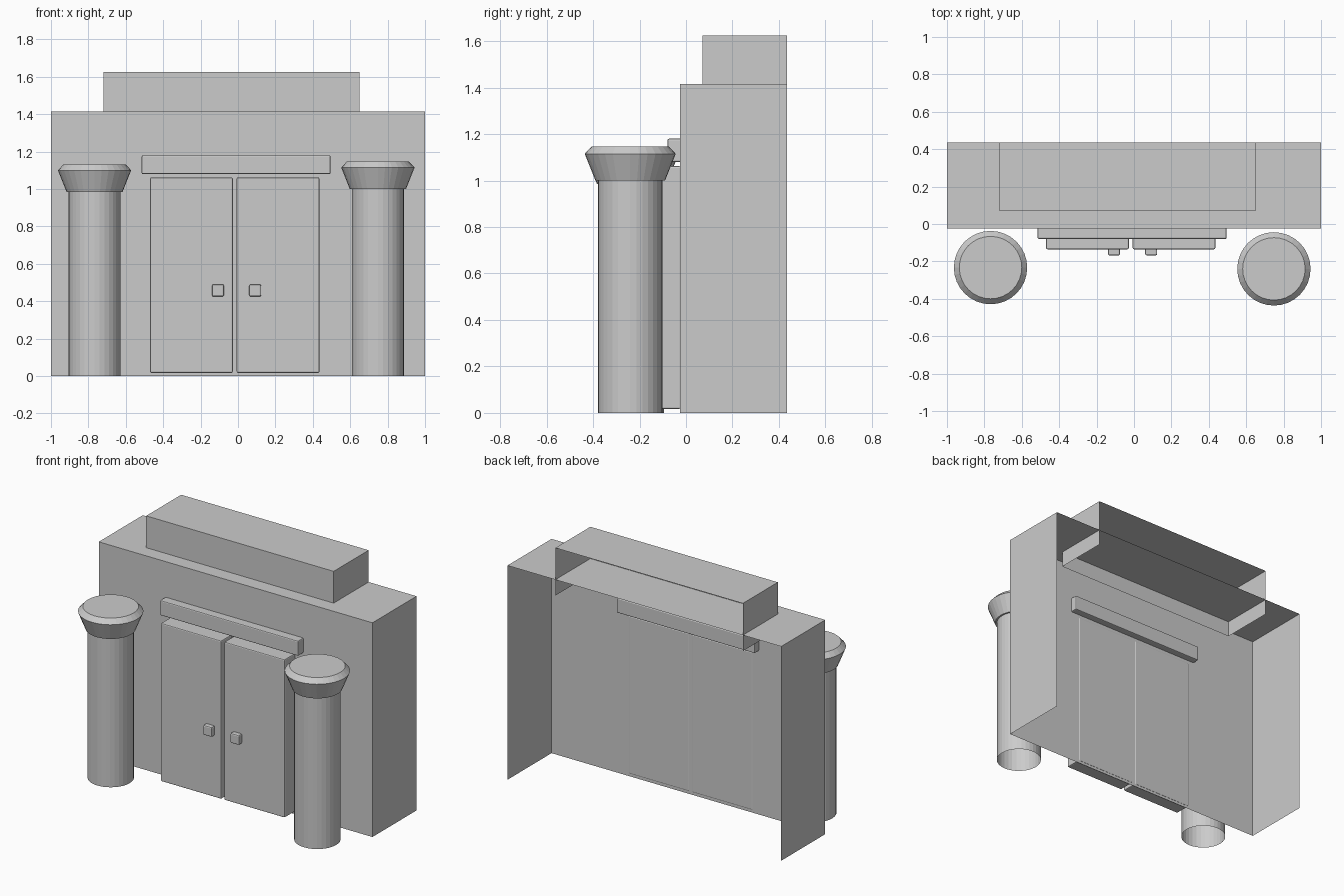
import bpy
import bmesh
import math

if "Cube" in bpy.data.objects:
    bpy.data.objects.remove(bpy.data.objects["Cube"])

grey = bpy.data.materials.new("plain_grey")
grey.use_nodes = True
grey.diffuse_color = (0.6, 0.6, 0.6, 1)
grey.node_tree.nodes["Principled BSDF"].inputs["Base Color"].default_value = (0.6, 0.6, 0.6, 1)


def finish(name, bm):
    mesh = bpy.data.meshes.new(name)
    bm.to_mesh(mesh)
    bm.free()
    mesh.materials.append(grey)
    obj = bpy.data.objects.new(name, mesh)
    bpy.context.collection.objects.link(obj)
    return obj


def box(name, x, y, z, bevel=0.0, is_shell=False):
    """Box from (min, max) ranges; a shell has no back and no bottom."""
    bm = bmesh.new()
    bmesh.ops.create_cube(bm, size=1)
    for v in bm.verts:
        v.co = [r[0] if c < 0 else r[1] for c, r in zip(v.co, (x, y, z))]
    bm.normal_update()
    if is_shell:
        gone = [f for f in bm.faces if f.normal.y > 0.5 or f.normal.z < -0.5]
        bmesh.ops.delete(bm, geom=gone, context='FACES')
    obj = finish(name, bm)
    if bevel:
        mod = obj.modifiers.new("soft_edges", 'BEVEL')
        mod.width = bevel
        mod.segments = 2
    return obj


def lathe(name, cx, cy, profile, top_cap, sides=32):
    """Revolve (radius, height) points around a vertical axis."""
    bm = bmesh.new()
    rings = []
    for r, z in profile:
        rings.append([bm.verts.new((cx + r * math.cos(math.tau * i / sides),
                                    cy + r * math.sin(math.tau * i / sides), z))
                      for i in range(sides)])
    for low, high in zip(rings, rings[1:]):
        for i in range(sides):
            j = (i + 1) % sides
            bm.faces.new((low[i], low[j], high[j], high[i]))
    if top_cap:
        bm.faces.new(rings[-1])
    return finish(name, bm)


# Building shell and the raised block sunk into its roof
box("building_shell", (-1, 1), (-0.025, 0.435), (0, 1.415), is_shell=True)
box("roof_block", (-0.72, 0.65), (0.07, 0.435), (1.31, 1.625), is_shell=True)

# Lintel above the doors, passing through the wall
box("lintel", (-0.515, 0.495), (-0.08, 0.02), (1.08, 1.18), 0.007)

# Double doors with square knobs
for side, x0, knob_x in (("right", -0.47, -0.107), ("left", -0.007, 0.092)):
    box(side + "_door", (x0, x0 + 0.442), (-0.135, -0.022), (0.017, 1.062), 0.007)
    box(side + "_door_knob", (knob_x - 0.032, knob_x + 0.032),
        (-0.168, -0.13), (0.425, 0.49), 0.008)

# Columns, open at the foot, with flared capitals
for side, cx, cy, top in (("right", -0.767, -0.233, 0.985), ("left", 0.748, -0.24, 1.0)):
    lathe(side + "_column", cx, cy, [(0.139, 0), (0.139, top + 0.01)], False)
    lathe(side + "_capital", cx, cy,
          [(0.139, top), (0.15, top), (0.196, top + 0.115), (0.167, top + 0.146)], True)
